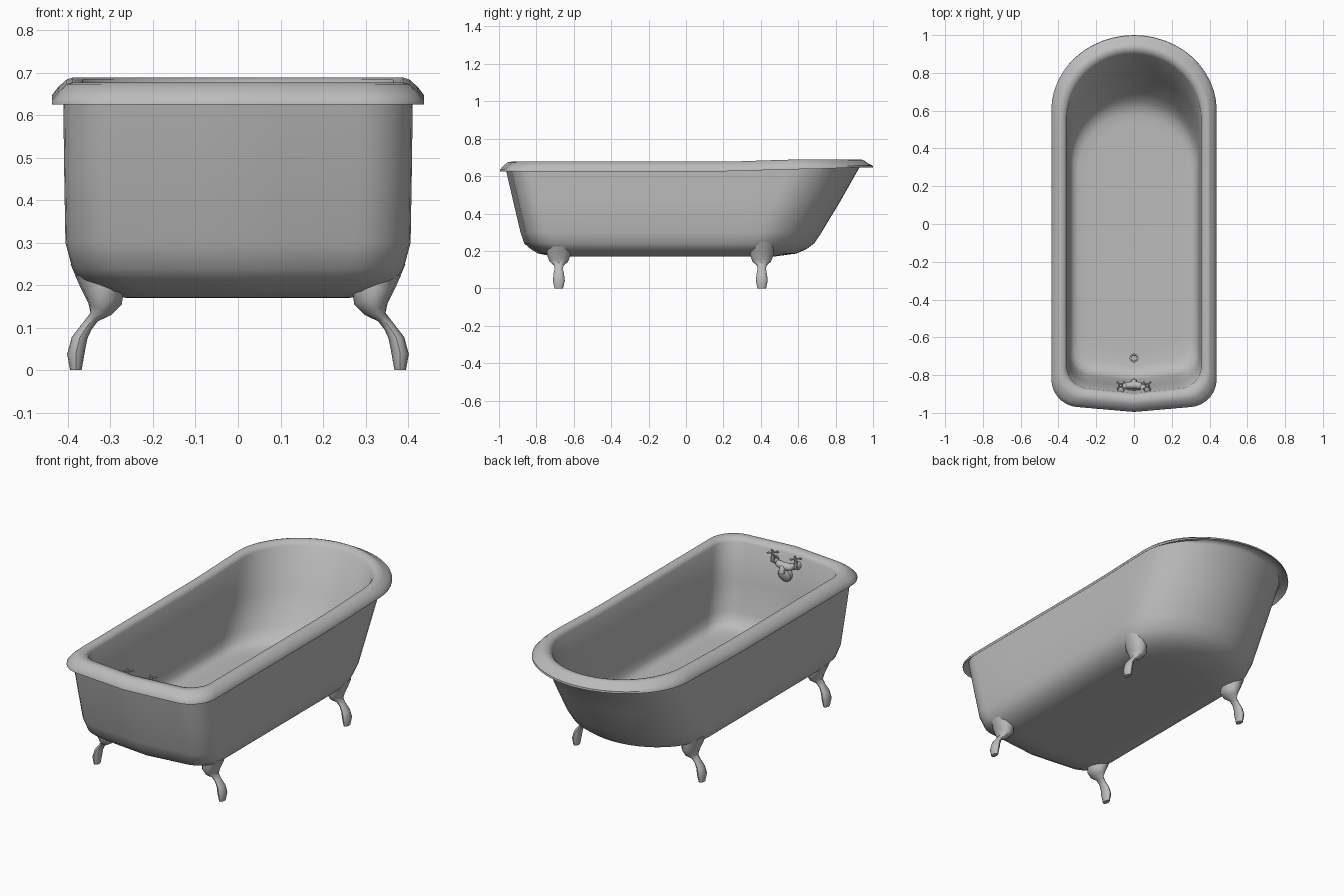
import bpy, bmesh, math
from mathutils import Vector

mat = bpy.data.materials.new("soft grey enamel")
mat.diffuse_color = (0.5, 0.5, 0.5, 1)


def finish(name, bm, angle=40):
    bmesh.ops.recalc_face_normals(bm, faces=bm.faces)
    me = bpy.data.meshes.new(name)
    bm.to_mesh(me)
    bm.free()
    ob = bpy.data.objects.new(name, me)
    bpy.context.collection.objects.link(ob)
    me.materials.append(mat)
    bpy.ops.object.select_all(action='DESELECT')
    ob.select_set(True)
    bpy.context.view_layer.objects.active = ob
    bpy.ops.object.shade_smooth_by_angle(angle=math.radians(angle))
    return ob


def loft(bm, rings):
    """Skin a list of equal-length point rings and cap both ends."""
    vs = [[bm.verts.new(p) for p in r] for r in rings]
    n = len(vs[0])
    for a, b in zip(vs, vs[1:]):
        for i in range(n):
            j = (i + 1) % n
            bm.faces.new((a[i], a[j], b[j], b[i]))
    bm.faces.new(vs[0])
    bm.faces.new(vs[-1])


def tube(bm, pts, radii, axis, sides=10):
    """Round sections along a path; all sections face the given axis or the local tangent."""
    pts = [Vector(p) for p in pts]
    rings = []
    for k, (p, r) in enumerate(zip(pts, radii)):
        t = Vector(axis) if axis else pts[min(k + 1, len(pts) - 1)] - pts[max(k - 1, 0)]
        t.normalize()
        u = t.cross(Vector((1, 0, 0)) if abs(t.x) < 0.9 else Vector((0, 0, 1))).normalized()
        v = t.cross(u)
        rings.append([p + (u * math.cos(a) + v * math.sin(a)) * r
                      for a in (2 * math.pi * i / sides for i in range(sides))])
    loft(bm, rings)


def smoothstep(a, b, t):
    t = max(0, min(1, (t - a) / (b - a)))
    return t * t * (3 - 2 * t)


def tub_ring(w, yf, yb, z, rf, lb):
    """Plan outline: bowed front, rounded front corners, straight sides, elliptical back."""
    bow = 0.025
    cx, cy = w - rf, yf + bow + rf
    half = [(cx * t, yf + bow * t) for t in (0, 0.33, 0.67)]
    half += [(cx + rf * math.sin(a), cy - rf * math.cos(a))
             for a in (math.pi / 2 * i / 7 for i in range(8))]
    ys = yb - lb
    half += [(w, cy + (ys - cy) * t) for t in (0.25, 0.5, 0.7, 0.8, 0.9)]
    half += [(w * math.cos(a), ys + lb * math.sin(a))
             for a in (math.pi / 2 * i / 12 for i in range(13))]
    half[-1] = (0, yb)
    pts = half + [(-x, y) for x, y in reversed(half[1:-1])]
    lift = smoothstep(0.4, 0.63, z)          # rim rises toward the back
    return [(x, y, z + lift * (0.012 * smoothstep(0.15, 0.65, y)
                               + (0.01 * smoothstep(0.6, 1, y) if z < 0.65 else 0)))
            for x, y in pts]


# Tub: outer shell, overhanging hollow rim, inner basin
sections = [
    # half width, front y, back y, z, corner radius, back curve length
    (0.25, -0.67, 0.44, 0.170, 0.12, 0.26),
    (0.28, -0.71, 0.48, 0.171, 0.12, 0.27),
    (0.33, -0.79, 0.59, 0.186, 0.13, 0.30),
    (0.368, -0.83, 0.645, 0.21, 0.13, 0.32),
    (0.390, -0.865, 0.685, 0.24, 0.13, 0.33),
    (0.406, -0.885, 0.725, 0.30, 0.13, 0.34),
    (0.409, -0.925, 0.83, 0.47, 0.13, 0.36),
    (0.411, -0.962, 0.93, 0.63, 0.13, 0.37),
    (0.411, -0.965, 0.94, 0.650, 0.13, 0.37),
    (0.420, -0.974, 0.965, 0.646, 0.14, 0.39),
    (0.434, -0.990, 0.993, 0.628, 0.15, 0.40),
    (0.438, -0.995, 1.00, 0.625, 0.15, 0.40),
    (0.438, -0.994, 0.998, 0.635, 0.15, 0.40),
    (0.423, -0.976, 0.975, 0.655, 0.145, 0.39),
    (0.403, -0.955, 0.95, 0.673, 0.14, 0.38),
    (0.390, -0.936, 0.937, 0.677, 0.13, 0.37),
    (0.366, -0.908, 0.916, 0.672, 0.12, 0.36),
    (0.356, -0.897, 0.90, 0.655, 0.12, 0.35),
    (0.350, -0.860, 0.79, 0.46, 0.12, 0.34),
    (0.344, -0.828, 0.695, 0.30, 0.12, 0.33),
    (0.337, -0.812, 0.655, 0.258, 0.12, 0.32),
    (0.322, -0.785, 0.62, 0.234, 0.12, 0.31),
    (0.295, -0.75, 0.58, 0.225, 0.12, 0.29),
    (0.250, -0.68, 0.53, 0.224, 0.11, 0.27),
]
bm = bmesh.new()
loft(bm, [tub_ring(*s) for s in sections])
finish("bathtub", bm, 50)

# Claw feet: inner (x, z), outer (x, z), half depth in y
foot = [
    ((0.273, 0.155), (0.372, 0.198), 0.062),
    ((0.298, 0.130), (0.352, 0.158), 0.050),
    ((0.330, 0.115), (0.347, 0.135), 0.026),
    ((0.345, 0.095), (0.364, 0.113), 0.022),
    ((0.354, 0.075), (0.391, 0.078), 0.028),
    ((0.360, 0.045), (0.402, 0.038), 0.032),
    ((0.368, 0.0), (0.395, 0.0), 0.023),
]
for end, yc, tip in (("front", -0.68, (0.384, 0.225)), ("back", 0.405, (0.394, 0.25))):
    top = [((0.27, 0.187), tip, 0.062)]
    for side, s in (("right", 1), ("left", -1)):
        bm = bmesh.new()
        rings = []
        for (xi, zi), (xo, zo), hy in top + foot:
            ring = []
            for i in range(12):
                a = 2 * math.pi * i / 12
                t = 0.5 + 0.5 * math.cos(a)
                ring.append((s * (xi + (xo - xi) * t), yc + hy * math.sin(a), zi + (zo - zi) * t))
            rings.append(ring)
        loft(bm, rings)
        finish(f"{end}_{side}_foot", bm, 45)

# Drain in the floor
bm = bmesh.new()
tube(bm, [(0, -0.71, 0.21), (0, -0.71, 0.234), (0, -0.71, 0.234), (0, -0.71, 0.229)],
     (0.024, 0.024, 0.017, 0.015), (0, 0, 1), 14)
finish("drain", bm)

# Overflow plate on the front wall
bm = bmesh.new()
tube(bm, [(0, -0.885, 0.548), (0, -0.855, 0.55), (0, -0.845, 0.55)], (0.038, 0.038, 0.024), (0, 1, -0.2), 14)
finish("overflow_plate", bm)

# Tap body with wall elbows and spout
bm = bmesh.new()
tube(bm, [(-0.07, -0.895, 0.612), (-0.068, -0.865, 0.615), (-0.04, -0.858, 0.606), (0, -0.852, 0.6),
          (0.04, -0.858, 0.606), (0.068, -0.865, 0.615), (0.07, -0.895, 0.612)],
     (0.019, 0.02, 0.018, 0.022, 0.018, 0.02, 0.019), None)
tube(bm, [(0, -0.86, 0.6), (0, -0.842, 0.596), (0, -0.835, 0.585), (0, -0.833, 0.57)],
     (0.018, 0.018, 0.016, 0.016), None)
finish("tap_body", bm)

# Cross handles on stems
for side, s in (("right", 1), ("left", -1)):
    bm = bmesh.new()
    x, y, z = s * 0.07, -0.855, 0.658
    tube(bm, [(x, y, 0.61), (x, y, 0.635), (x, y, z), (x, y, z + 0.008)], (0.013, 0.01, 0.007, 0.006), (0, 0, 1), 8)
    for a in (math.pi / 4, 3 * math.pi / 4):
        d = Vector((math.cos(a), math.sin(a), 0)) * 0.03
        c = Vector((x, y, z))
        tube(bm, [c - d, c - d * 0.75, c, c + d * 0.75, c + d], (0.004, 0.005, 0.003, 0.005, 0.004), d, 8)
    finish(f"{side}_tap_handle", bm)
